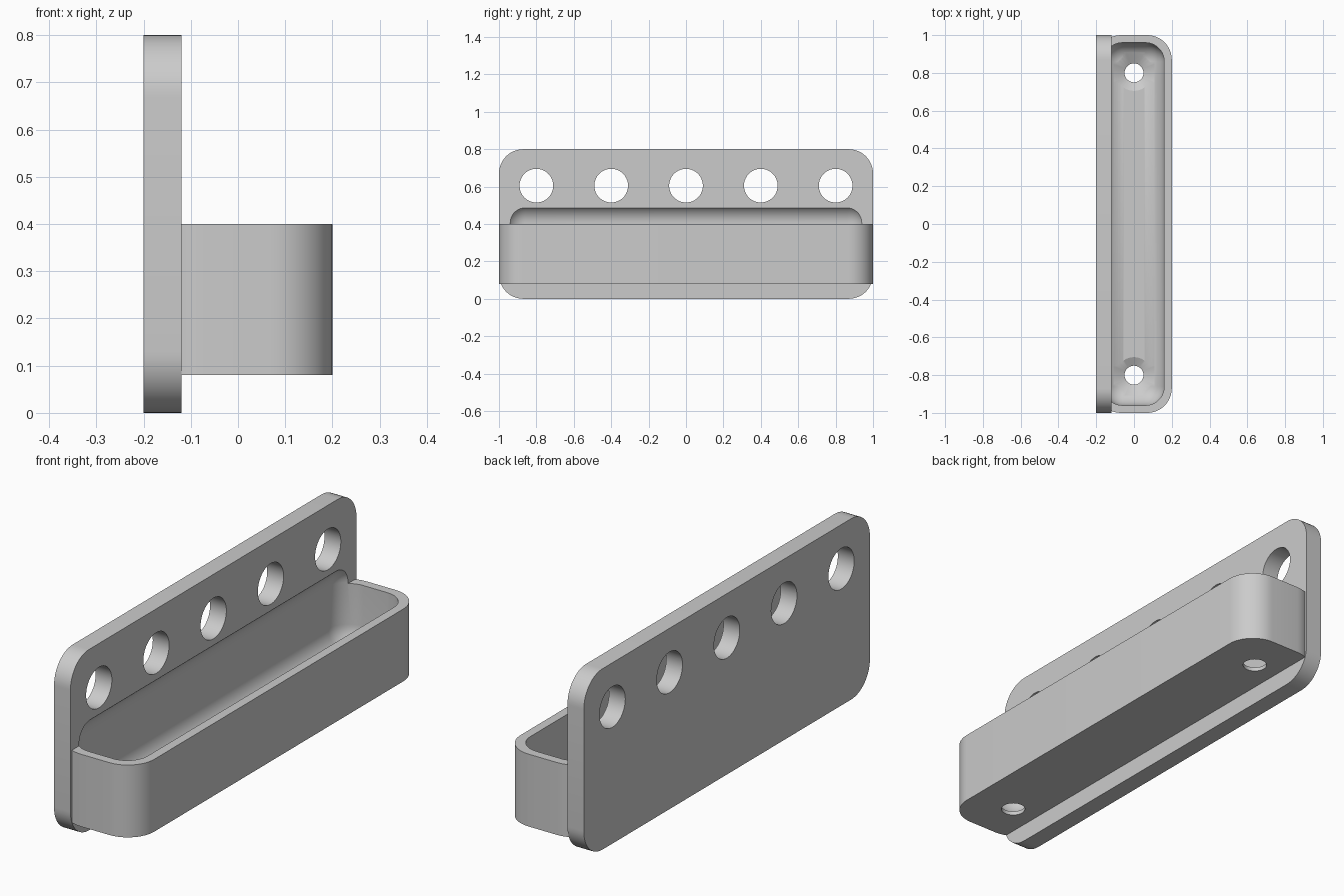
import bpy, bmesh, math
from mathutils import Matrix

if "Cube" in bpy.data.objects:
    bpy.data.objects.remove(bpy.data.objects["Cube"], do_unlink=True)

grey = bpy.data.materials.new("plain grey")
grey.use_nodes = True
grey.diffuse_color = (0.6, 0.6, 0.6, 1)
grey.node_tree.nodes["Principled BSDF"].inputs["Base Color"].default_value = (0.6, 0.6, 0.6, 1)


def add_object(name, bm):
    bmesh.ops.recalc_face_normals(bm, faces=bm.faces[:])
    mesh = bpy.data.meshes.new(name)
    bm.to_mesh(mesh)
    bm.free()
    mesh.materials.append(grey)
    obj = bpy.data.objects.new(name, mesh)
    bpy.context.collection.objects.link(obj)
    return obj


def rounded_box(name, low, high, radius, axis=None):
    """Box with rounded edges: those along one axis, or all of them."""
    bm = bmesh.new()
    bmesh.ops.create_cube(bm, size=1)
    for v in bm.verts:
        for i in range(3):
            v.co[i] = high[i] if v.co[i] > 0 else low[i]
    edges = [e for e in bm.edges if axis is None
             or abs(e.verts[0].co[axis] - e.verts[1].co[axis]) > 1e-4]
    bmesh.ops.bevel(bm, geom=edges, offset=radius, segments=12,
                    profile=0.5, affect='EDGES')
    return add_object(name, bm)


def cone(name, centre, r1, r2, depth, along_x=False):
    bm = bmesh.new()
    turn = Matrix.Rotation(math.pi / 2, 4, 'Y') if along_x else Matrix()
    bmesh.ops.create_cone(bm, cap_ends=True, segments=64, radius1=r1, radius2=r2,
                          depth=depth, matrix=Matrix.Translation(centre) @ turn)
    return add_object(name, bm)


def combine(target, tool, operation):
    """Apply a boolean, then discard its tool."""
    tool.hide_render = True
    mod = target.modifiers.new("combine", 'BOOLEAN')
    mod.operation, mod.solver, mod.object = operation, 'EXACT', tool
    bpy.context.view_layer.objects.active = target
    bpy.ops.object.modifier_apply(modifier=mod.name)
    bpy.data.objects.remove(tool, do_unlink=True)


# Back plate with the tray joined to it
holder = rounded_box("wall_tray_holder", (-0.2, -1, 0), (-0.12, 1, 0.8), 0.13, axis=0)
tray = rounded_box("tray", (-0.199, -1, 0.08), (0.2, 1, 0.4), 0.13, axis=2)
combine(holder, tray, 'UNION')

# Rounded tray cavity, which also leaves a shallow recess in the plate
cavity = rounded_box("cavity", (-0.16, -0.96, 0.12), (0.16, 0.96, 0.506), 0.1)
combine(holder, cavity, 'DIFFERENCE')

# Row of holes through the plate
for i in range(-2, 3):
    hole = cone("plate_hole", (-0.16, 0.4 * i, 0.605), 0.09, 0.09, 0.3, along_x=True)
    combine(holder, hole, 'DIFFERENCE')

# Countersunk screw holes in the tray floor
for side in (-1, 1):
    sink = cone("countersink", (0, 0.8 * side, 0.115), 0.05, 0.12, 0.035)
    combine(holder, sink, 'DIFFERENCE')
    drill = cone("screw_hole", (0, 0.8 * side, 0.1), 0.05, 0.05, 0.1)
    combine(holder, drill, 'DIFFERENCE')

# Smooth rounds, crisp rims
bpy.ops.object.select_all(action='DESELECT')
holder.select_set(True)
bpy.context.view_layer.objects.active = holder
bpy.ops.object.shade_smooth_by_angle(angle=math.radians(25))
